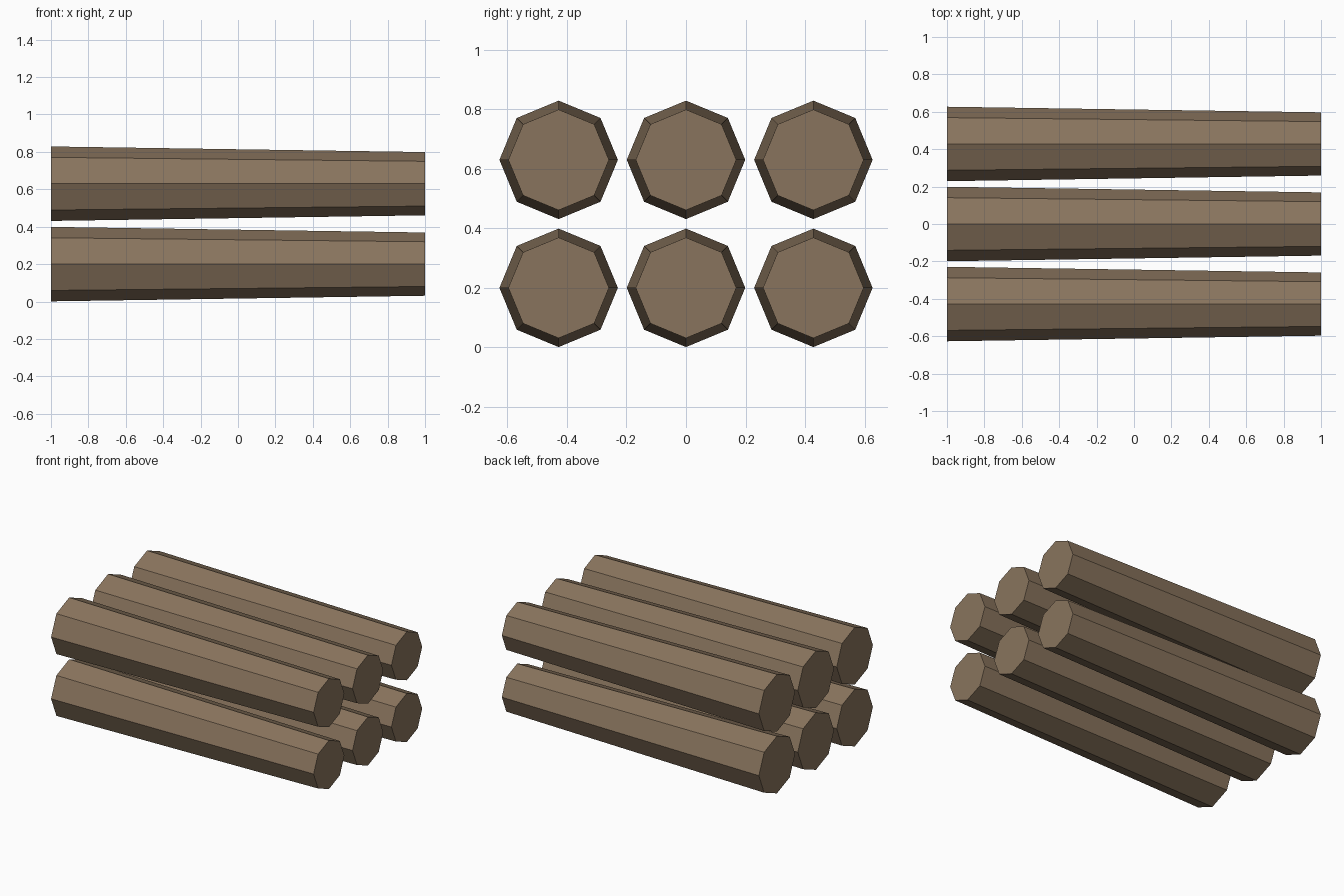
import bpy
import math

if "Cube" in bpy.data.objects:
    bpy.data.objects.remove(bpy.data.objects["Cube"])

bark = bpy.data.materials.new("bark")
bark.diffuse_color = (0.25, 0.175, 0.11, 1)
bark.use_nodes = True
bark.node_tree.nodes["Principled BSDF"].inputs["Base Color"].default_value = bark.diffuse_color


def add_log(name, y, z):
    """Tapered eight-sided log lying along x, thick end at -x."""
    bpy.ops.mesh.primitive_cone_add(vertices=8, radius1=0.199, radius2=0.169,
                                    depth=2, location=(0, y, z),
                                    rotation=(0, math.pi / 2, 0))
    log = bpy.context.object
    log.name = name
    log.data.materials.append(bark)
    bpy.ops.object.transform_apply(location=False, rotation=True, scale=True)


# Two layers of three logs
for layer, z in (("lower", 0.2), ("upper", 0.63)):
    for side, y in (("front", -0.428), ("middle", 0), ("back", 0.428)):
        add_log(f"{layer}_{side}_log", y, z)
